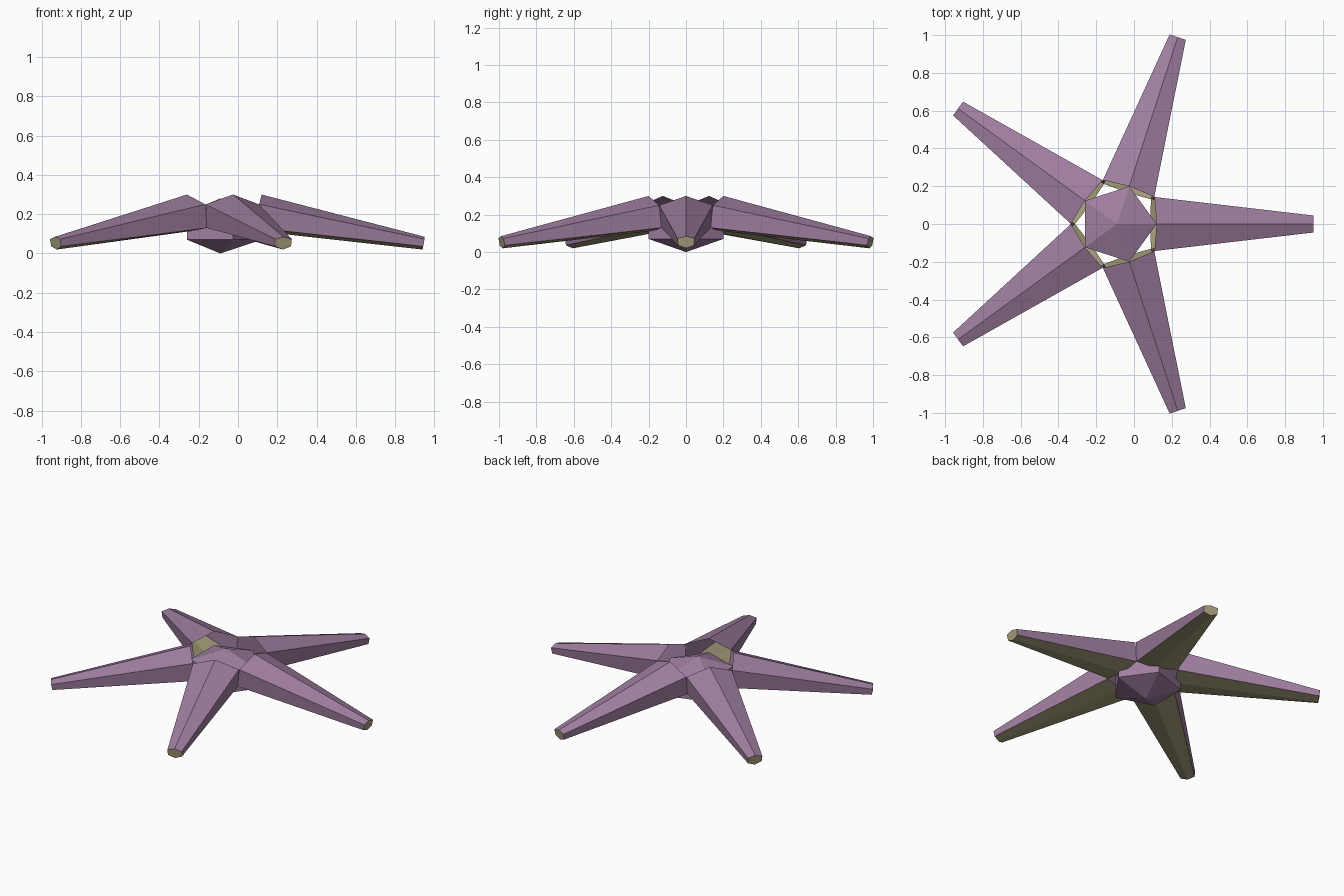
import bpy, bmesh
from math import cos, sin, tau
from mathutils import Matrix, Vector

cube = bpy.data.objects.get("Cube")
if cube:
    bpy.data.objects.remove(cube)

ARMS = 5
CENTRE = Vector((-0.09, 0, 0))


def material(name, colour):
    mat = bpy.data.materials.new(name)
    mat.use_nodes = True
    mat.diffuse_color = colour
    mat.node_tree.nodes["Principled BSDF"].inputs["Base Color"].default_value = colour
    return mat


purple = material("purple_skin", (0.35, 0.21, 0.35, 1))
tan = material("tan_underside", (0.38, 0.34, 0.20, 1))


def make_object(name, bm, materials):
    mesh = bpy.data.meshes.new(name)
    bm.to_mesh(mesh)
    bm.free()
    for mat in materials:
        mesh.materials.append(mat)
    obj = bpy.data.objects.new(name, mesh)
    bpy.context.collection.objects.link(obj)
    return obj


def hexagon(bm, top, upper, lower, bottom):
    """Mirrored six-point section: ridge, two side pairs and keel."""
    def flip(p):
        return (p[0], -p[1], p[2])
    points = [top, upper, lower, bottom, flip(lower), flip(upper)]
    return [bm.verts.new(p) for p in points]


# Tapered arms, open toward the body and closed at the tip
for k in range(ARMS):
    bm = bmesh.new()
    root = hexagon(bm, (0.21, 0, 0.30), (0.198, 0.143, 0.25),
                   (0.18, 0.132, 0.13), (0.175, 0, 0.115))
    tip = hexagon(bm, (1.04, 0, 0.085), (1.04, 0.045, 0.073),
                  (1.033, 0.043, 0.036), (1.03, 0, 0.02))
    for i in range(6):
        j = (i + 1) % 6
        face = bm.faces.new((root[i], tip[i], tip[j], root[j]))
        face.material_index = 1 if i in (2, 3) else 0
    bm.faces.new(tip[::-1]).material_index = 1
    bm.transform(Matrix.Translation(CENTRE) @ Matrix.Rotation(k * tau / ARMS, 4, "Z"))
    make_object(f"arm_{k + 1}", bm, [purple, tan])

# Faceted five-sided body
bm = bmesh.new()


def ring(z):
    return [bm.verts.new((0.21 * cos(k * tau / ARMS), 0.21 * sin(k * tau / ARMS), z))
            for k in range(ARMS)]


low, high = ring(0.07), ring(0.21)
base, crown = bm.verts.new((0, 0, 0)), bm.verts.new((0, 0, 0.28))
for i in range(ARMS):
    j = (i + 1) % ARMS
    bm.faces.new((low[i], low[j], high[j], high[i]))
    bm.faces.new((high[i], high[j], crown))
    bm.faces.new((low[j], low[i], base))
bm.transform(Matrix.Translation(CENTRE))
make_object("central_body", bm, [purple])
